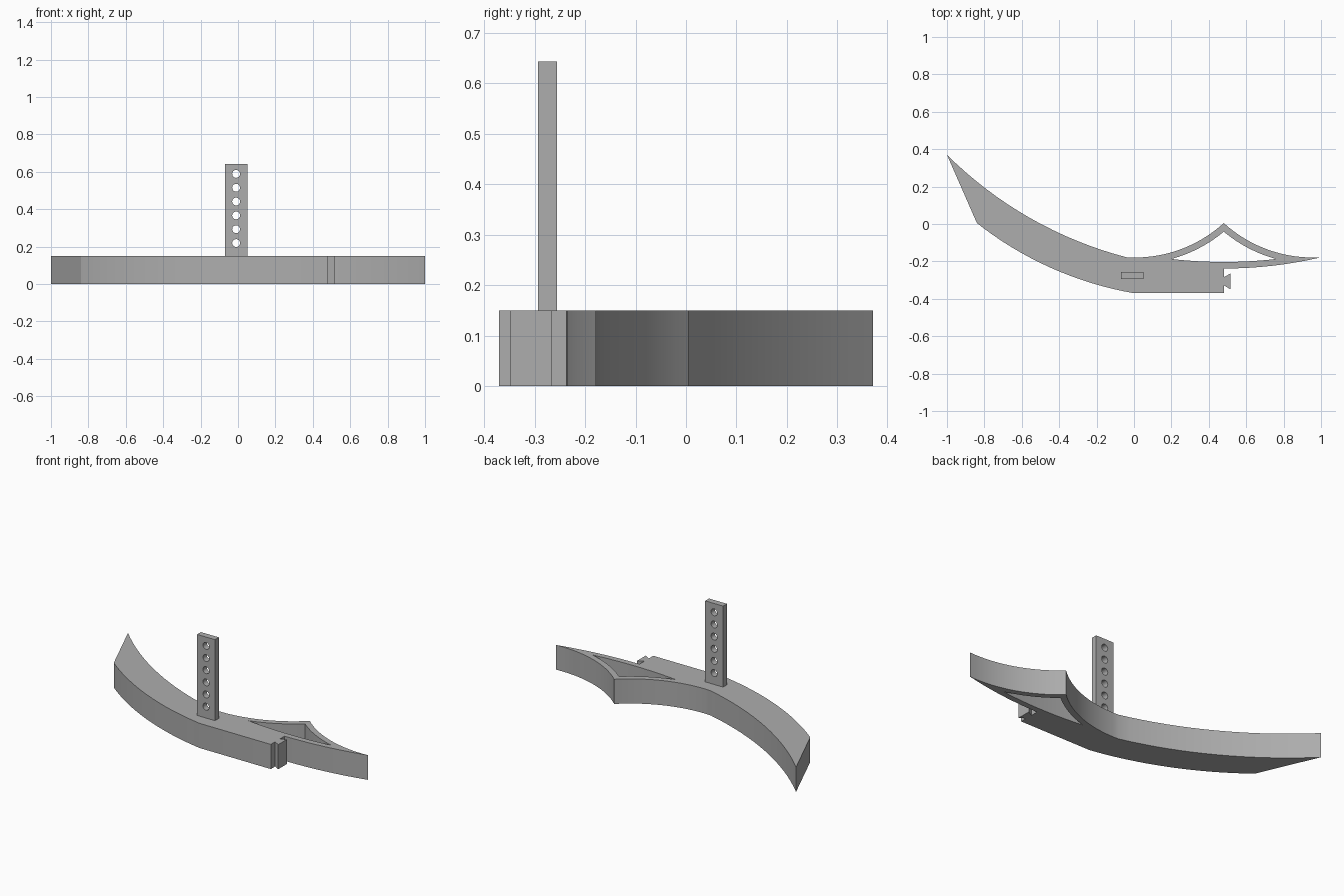
import bpy, bmesh, math
from mathutils import Vector

cube = bpy.data.objects.get("Cube")
if cube:
    bpy.data.objects.remove(cube, do_unlink=True)

grey = bpy.data.materials.new("plain grey")
grey.use_nodes = True
grey.diffuse_color = (0.42, 0.42, 0.42, 1)
grey.node_tree.nodes["Principled BSDF"].inputs["Base Color"].default_value = (0.42, 0.42, 0.42, 1)


def arc(a, via, b, steps=16):
    """Points on the circle through a, via and b, leaving out b."""
    a, via, b = Vector(a), Vector(via), Vector(b)
    p, q = via - a, b - a
    d = 2 * (p.x * q.y - p.y * q.x)
    c = a + Vector((q.y * p.length_squared - p.y * q.length_squared,
                    p.x * q.length_squared - q.x * p.length_squared)) / d
    start = math.atan2(a.y - c.y, a.x - c.x)
    end = math.atan2(b.y - c.y, b.x - c.x)
    sweep = (end - start + math.pi) % math.tau - math.pi
    r = (a - c).length
    return [(c.x + r * math.cos(start + sweep * i / steps),
             c.y + r * math.sin(start + sweep * i / steps)) for i in range(steps)]


def plate(name, loops, to_3d, depth):
    """Fill an outline with holes and extrude it along the depth vector."""
    bm = bmesh.new()
    edges = []
    for loop in loops:
        vs = [bm.verts.new(to_3d(*p)) for p in loop]
        edges += [bm.edges.new((v, vs[i - 1])) for i, v in enumerate(vs)]
    bmesh.ops.triangle_fill(bm, use_beauty=True, edges=edges)
    ext = bmesh.ops.extrude_face_region(bm, geom=bm.faces[:], use_keep_orig=True)
    moved = [g for g in ext["geom"] if isinstance(g, bmesh.types.BMVert)]
    bmesh.ops.translate(bm, verts=moved, vec=depth)
    bmesh.ops.recalc_face_normals(bm, faces=bm.faces)
    mesh = bpy.data.meshes.new(name)
    bm.to_mesh(mesh)
    bm.free()
    obj = bpy.data.objects.new(name, mesh)
    bpy.context.collection.objects.link(obj)
    mesh.materials.append(grey)
    bpy.ops.object.select_all(action='DESELECT')
    obj.select_set(True)
    bpy.context.view_layer.objects.active = obj
    bpy.ops.object.shade_smooth_by_angle(angle=math.radians(25))
    return obj


# Curved body: long arm, peaked wing and dovetail key
PEAK = 0.48
body = (
    arc((-1, 0.37), (-0.52, 0.012), (-0.04, -0.178))
    + arc((-0.04, -0.178), (0.25, -0.135), (PEAK, 0.005))
    + arc((PEAK, 0.005), (0.71, -0.135), (1, -0.178))
    + arc((1, -0.178), (0.75, -0.222), (PEAK, -0.238))
    + [(PEAK, -0.238), (PEAK, -0.285), (0.515, -0.265), (0.515, -0.349),
       (PEAK, -0.328), (PEAK, -0.37)]
    + arc((0, -0.37), (-0.42, -0.245), (-0.84, 0.005))
    + [(-0.84, 0.005)]
)

# Three-sided window in the wing
window = (
    arc((0.2, -0.187), (0.35, -0.128), (PEAK, -0.041))
    + arc((PEAK, -0.041), (0.61, -0.128), (0.76, -0.187))
    + arc((0.76, -0.187), (PEAK, -0.203), (0.2, -0.187))
)
plate("curved_body", [body, window], lambda x, y: (x, y, 0), (0, 0, 0.15))

# Upright post with a row of round holes
post = [(-0.07, 0.145), (0.05, 0.145), (0.05, 0.643), (-0.07, 0.643)]
holes = [[(-0.01 + 0.021 * math.cos(math.tau * k / 24),
           0.219 + 0.074 * row + 0.021 * math.sin(math.tau * k / 24)) for k in range(24)]
         for row in range(6)]
plate("drilled_post", [post] + holes, lambda x, z: (x, -0.293, z), (0, 0.037, 0))
